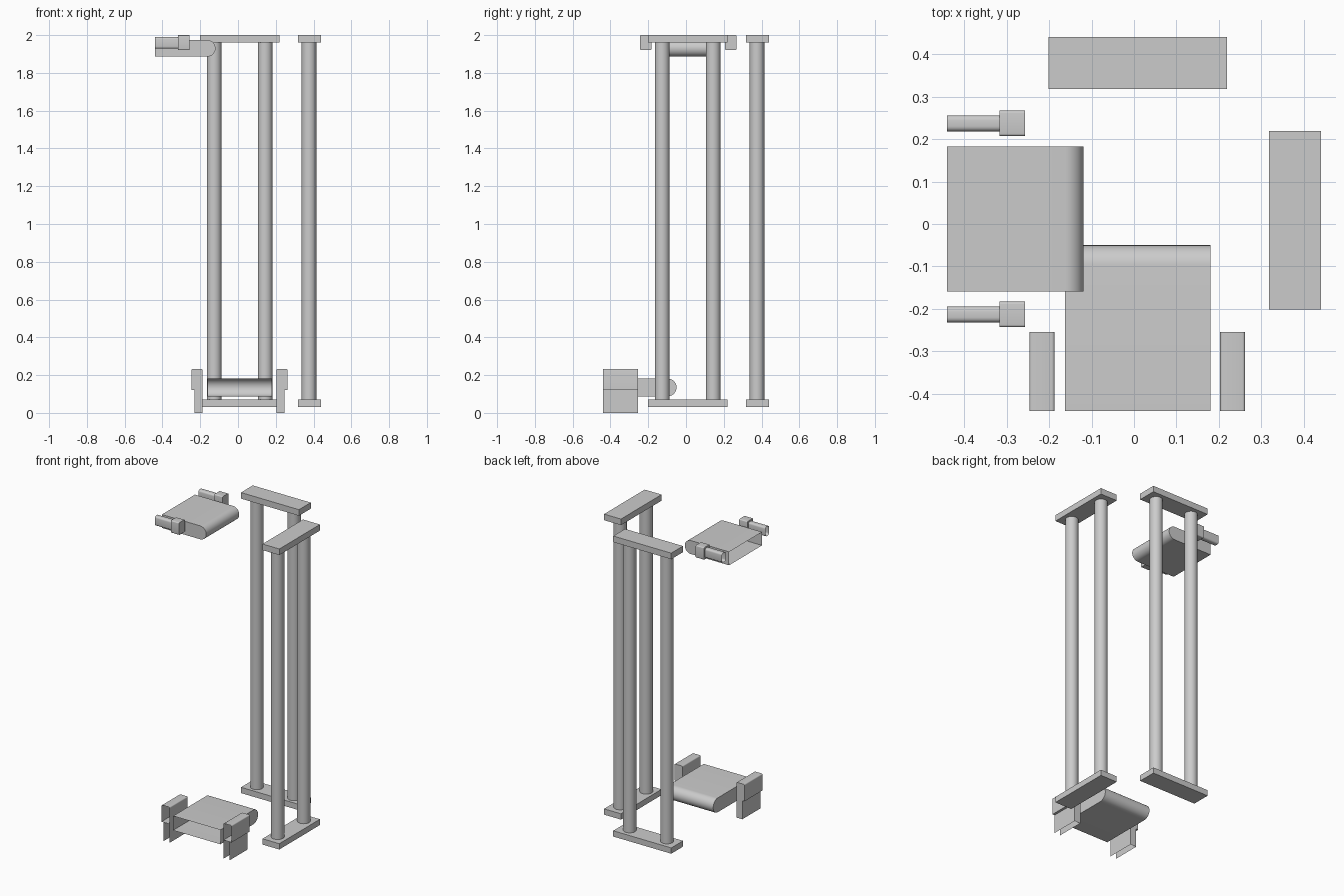
import bpy, bmesh, math
from mathutils import Vector

cube = bpy.data.objects.get("Cube")
if cube:
    bpy.data.objects.remove(cube, do_unlink=True)

grey = bpy.data.materials.new("plain grey")
grey.use_nodes = True
COLOUR = (0.6, 0.6, 0.6, 1)
grey.diffuse_color = COLOUR
grey.node_tree.nodes["Principled BSDF"].inputs["Base Color"].default_value = COLOUR

MID = 0.009  # shared symmetry line of both stations


def finish(name, bm):
    bmesh.ops.recalc_face_normals(bm, faces=bm.faces)
    mesh = bpy.data.meshes.new(name)
    bm.to_mesh(mesh)
    bm.free()
    mesh.materials.append(grey)
    mesh.shade_smooth()
    mesh.set_sharp_from_angle(angle=math.radians(35))
    obj = bpy.data.objects.new(name, mesh)
    bpy.context.collection.objects.link(obj)
    return obj


def box(name, lo, hi, round_axis=None, radius=0.0, open_dirs=(), top_only=False):
    """Box between two corners, optionally rounded along an axis and open on some sides."""
    bm = bmesh.new()
    bmesh.ops.create_cube(bm, size=1)
    lo, hi = Vector(lo), Vector(hi)
    size, centre = hi - lo, (lo + hi) / 2
    for v in bm.verts:
        v.co = Vector([c * s for c, s in zip(v.co, size)]) + centre
    if round_axis is not None:
        edges = [e for e in bm.edges
                 if abs(e.verts[0].co[round_axis] - e.verts[1].co[round_axis]) > 1e-4
                 and (not top_only or e.verts[0].co.z > centre.z)]
        bmesh.ops.bevel(bm, geom=edges, offset=radius, segments=4,
                        profile=0.5, affect='EDGES')
    bm.normal_update()
    gone = [f for f in bm.faces
            if any(f.normal.dot(Vector(d)) > 0.99 for d in open_dirs)]
    bmesh.ops.delete(bm, geom=gone, context='FACES')
    return finish(name, bm)


def column(name, x, y, z0, z1, radius):
    bm = bmesh.new()
    bmesh.ops.create_cone(bm, cap_ends=True, segments=40, radius1=radius,
                          radius2=radius, depth=z1 - z0)
    bmesh.ops.translate(bm, verts=bm.verts, vec=(x, y, (z0 + z1) / 2))
    return finish(name, bm)


def tongue(name, length, width, radius, z, place):
    """Flat shell with a half-round nose, open at the root end."""
    bm = bmesh.new()
    steps = 20
    profile = [(0, radius)]
    for i in range(steps + 1):
        a = math.pi / 2 - math.pi * i / steps
        profile.append((length - radius + radius * math.cos(a), radius * math.sin(a)))
    profile.append((0, -radius))
    sides = [[bm.verts.new(place(u, w) + (z + h,)) for u, h in profile]
             for w in (-width / 2, width / 2)]
    a, b = sides
    for i in range(len(profile) - 1):
        bm.faces.new((a[i], a[i + 1], b[i + 1], b[i]))
    bm.faces.new(a)
    bm.faces.new(b)
    return finish(name, bm)


# Two column frames: one across the back, one along the side
FAR = 0.379
for label, place in (("back", lambda u, w: (u, w)), ("side", lambda u, w: (w, u))):
    for level, z0, z1 in (("bottom", 0.032, 0.07), ("top", 1.96, 2.0)):
        lo = place(MID - 0.21, FAR - 0.061) + (z0,)
        hi = place(MID + 0.21, FAR + 0.061) + (z1,)
        box(f"{label}_frame_{level}_plate", lo, hi)
    for i, s in enumerate((-1, 1)):
        x, y = place(MID + s * 0.135, FAR - 0.003)
        column(f"{label}_frame_column_{i + 1}", x, y, 0.07, 1.96, 0.039)

# Round-nosed tongues
tongue("upper_tongue", 0.321, 0.341, 0.044, 1.93, lambda u, w: (u - 0.44, MID + 0.003 + w))
tongue("lower_tongue", 0.39, 0.342, 0.047, 0.135, lambda u, w: (MID + w, u - 0.44))

# Pins with collars beside the upper tongue
for i, s in enumerate((-1, 1)):
    y = MID + 0.003 + s * 0.225
    box(f"upper_pin_{i + 1}", (-0.44, y - 0.019, 1.928), (-0.317, y + 0.019, 1.99),
        0, 0.012, [(-1, 0, 0)])
    box(f"upper_collar_{i + 1}", (-0.317, y - 0.03, 1.92), (-0.257, y + 0.03, 2.0), 0, 0.006)

# Arm rests beside the lower tongue: wide rail above a narrower open skirt
for i, s in enumerate((-1, 1)):
    inner, rail, skirt = (MID - 0.001 + s * d for d in (0.195, 0.254, 0.238))
    x0, x1 = sorted((inner, rail))
    box(f"lower_rail_{i + 1}", (x0, -0.44, 0.122), (x1, -0.254, 0.232),
        1, 0.007, [(0, -1, 0)], top_only=True)
    x0, x1 = sorted((inner, skirt))
    box(f"lower_skirt_{i + 1}", (x0, -0.44, 0), (x1, -0.254, 0.122),
        open_dirs=[(0, -1, 0), (0, 0, -1), (0, 0, 1)])
